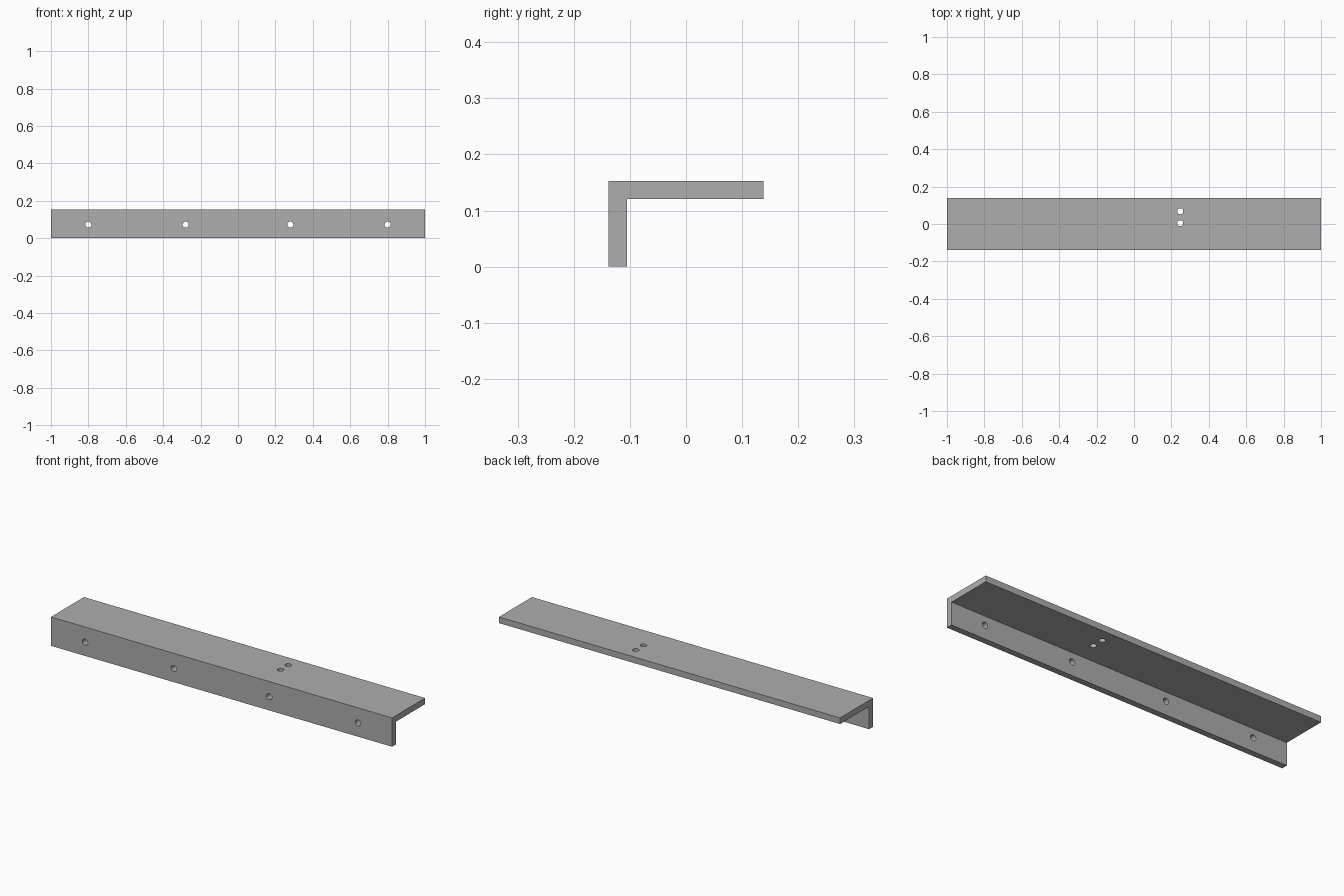
import bpy, bmesh
from math import pi
from mathutils import Matrix

cube = bpy.data.objects.get("Cube")
if cube:
    bpy.data.objects.remove(cube, do_unlink=True)

LENGTH, DEPTH, HEIGHT, THICK = 2.0, 0.276, 0.153, 0.0325
HOLE_RADIUS = 0.016

grey = bpy.data.materials.new("plain grey")
grey.use_nodes = True
color = (0.42, 0.42, 0.42, 1)
grey.diffuse_color = color
grey.node_tree.nodes["Principled BSDF"].inputs["Base Color"].default_value = color


def new_object(name, bm):
    bmesh.ops.recalc_face_normals(bm, faces=bm.faces)
    mesh = bpy.data.meshes.new(name)
    bm.to_mesh(mesh)
    bm.free()
    mesh.materials.append(grey)
    obj = bpy.data.objects.new(name, mesh)
    bpy.context.collection.objects.link(obj)
    return obj


# L-shaped angle bar: profile in the y-z plane swept along x
front, back = -DEPTH / 2, DEPTH / 2
profile = [(front, 0), (front + THICK, 0), (front + THICK, HEIGHT - THICK),
           (back, HEIGHT - THICK), (back, HEIGHT), (front, HEIGHT)]
bm = bmesh.new()
face = bm.faces.new([bm.verts.new((-LENGTH / 2, y, z)) for y, z in profile])
swept = bmesh.ops.extrude_face_region(bm, geom=[face])["geom"]
bmesh.ops.translate(bm, vec=(LENGTH, 0, 0),
                    verts=[v for v in swept if isinstance(v, bmesh.types.BMVert)])
bar = new_object("angle_bar", bm)

# Screw holes: four through the front flange, two through the top flange
bm = bmesh.new()


def drill(location, rotation):
    bmesh.ops.create_cone(bm, cap_ends=True, segments=24, radius1=HOLE_RADIUS,
                          radius2=HOLE_RADIUS, depth=THICK * 2,
                          matrix=Matrix.Translation(location) @ rotation)


for x in (-0.8, -0.28, 0.28, 0.8):
    drill((x, front + THICK / 2, 0.073), Matrix.Rotation(pi / 2, 4, "X"))
for y in (0.004, 0.068):
    drill((0.247, y, HEIGHT - THICK / 2), Matrix.Identity(4))
cutter = new_object("hole_cutter", bm)
cutter.hide_render = True

cut = bar.modifiers.new("screw_holes", "BOOLEAN")
cut.operation = "DIFFERENCE"
cut.solver = "EXACT"
cut.object = cutter

# Apply the cut, then discard the helper
bpy.ops.object.select_all(action="DESELECT")
bpy.context.view_layer.objects.active = bar
bar.select_set(True)
bpy.ops.object.modifier_apply(modifier=cut.name)
bpy.data.objects.remove(cutter, do_unlink=True)
bpy.ops.object.shade_smooth_by_angle()
